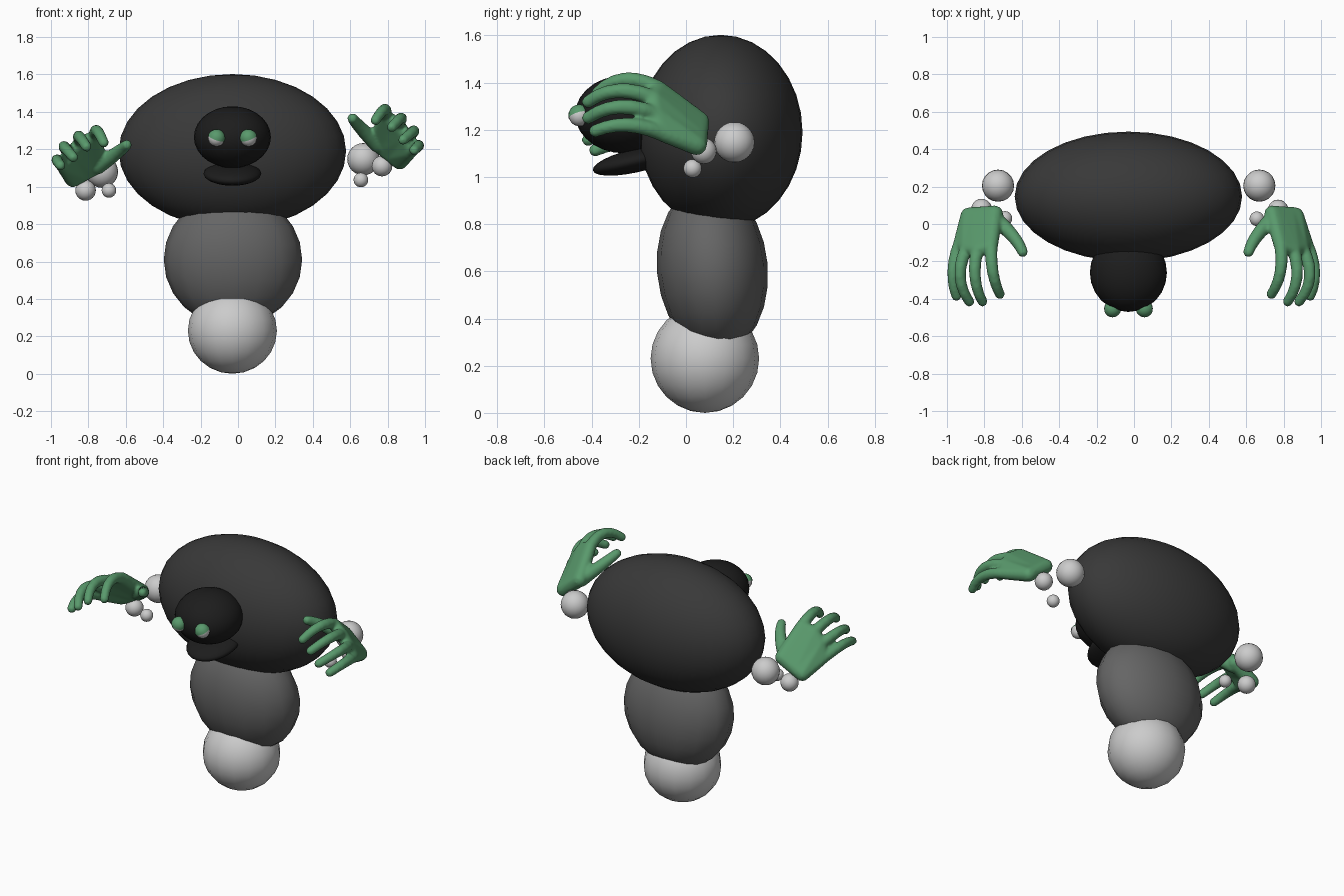
import bpy, bmesh, math
from mathutils import Vector, Matrix

if "Cube" in bpy.data.objects:
    bpy.data.objects.remove(bpy.data.objects["Cube"])

def material(name, c):
    m = bpy.data.materials.new(name)
    m.diffuse_color = (*c, 1)
    m.use_nodes = True
    m.node_tree.nodes["Principled BSDF"].inputs["Base Color"].default_value = m.diffuse_color
    return m

GREEN = material("green", (0.10, 0.32, 0.15))
BLACK = material("black", (0.012, 0.012, 0.012))
DARK = material("dark", (0.04, 0.04, 0.04))
MID = material("mid_grey", (0.13, 0.13, 0.13))

def ball(name, loc, rad, mat=None, rot=(0, 0, 0), seg=20, rings=12, half=False):
    bm = bmesh.new()
    bmesh.ops.create_uvsphere(bm, u_segments=seg, v_segments=rings, radius=1)
    if half:
        bmesh.ops.delete(bm, geom=[v for v in bm.verts if v.co.z < -0.01], context='VERTS')
    bmesh.ops.scale(bm, vec=rad if isinstance(rad, tuple) else (rad,) * 3, verts=bm.verts)
    for f in bm.faces:
        f.smooth = True
    me = bpy.data.meshes.new(name)
    bm.to_mesh(me)
    bm.free()
    ob = bpy.data.objects.new(name, me)
    ob.location = loc
    ob.rotation_euler = [math.radians(a) for a in rot]
    bpy.context.collection.objects.link(ob)
    if mat:
        me.materials.append(mat)
    return ob

# Stacked body
ball("base", (-0.03, 0.08, 0.23), (0.238, 0.23, 0.23), None, seg=16)
ball("belly", (-0.027, 0.112, 0.61), (0.37, 0.235, 0.36), MID, (5, 0, 0), seg=16)
ball("torso", (-0.03, 0.147, 1.19), (0.608, 0.347, 0.412), DARK, seg=32, rings=16)

# Head with drooping lower jaw
ball("head", (-0.03, -0.26, 1.265), (0.206, 0.21, 0.165), BLACK, seg=24, rings=14)
ball("jaw", (-0.03, -0.21, 1.07), (0.155, 0.19, 0.05), BLACK, (13, 0, 0), seg=24)

# Eyes with half-dome lids
for side, x in ((-1, -0.115), (1, 0.056)):
    ball("eye", (x, -0.452, 1.26), 0.045, seg=16)
    ball("eyelid", (x, -0.452, 1.26), 0.047, GREEN, (15, -side * 20, 0), seg=16, half=True)

# Loose balls forming the arms
for name, r, pr, pl in (("shoulder", 0.086, (0.67, 0.205, 1.147), (-0.727, 0.205, 1.08)),
                        ("elbow", 0.055, (0.77, 0.075, 1.11), (-0.815, 0.08, 0.98)),
                        ("wrist", 0.039, (0.657, 0.028, 1.036), (-0.69, 0.03, 0.98))):
    ball("right_" + name, pr, r)
    ball("left_" + name, pl, r)

# Hand joints (knuckle, middle, tip), index to little finger
FINGERS = [((0.785, -0.12, 1.375), (0.782, -0.26, 1.412), (0.735, -0.375, 1.355)),
           ((0.855, -0.14, 1.335), (0.870, -0.29, 1.365), (0.822, -0.415, 1.318)),
           ((0.900, -0.13, 1.265), (0.940, -0.28, 1.297), (0.882, -0.415, 1.250)),
           ((0.920, -0.10, 1.185), (0.965, -0.25, 1.220), (0.942, -0.385, 1.195))]
THUMB = [(0.745, 0.03, 1.225), (0.66, -0.06, 1.31), (0.612, -0.15, 1.365)]
WRIST_IN, WRIST_OUT = Vector((0.74, 0.055, 1.235)), Vector((0.865, 0.045, 1.135))

def hull(target, balls):
    """Add the convex hull of some spheres (centre, radius) to a bmesh."""
    bm = bmesh.new()
    for c, r in balls:
        bmesh.ops.create_icosphere(bm, subdivisions=2, radius=r, matrix=Matrix.Translation(c))
    res = bmesh.ops.convex_hull(bm, input=bm.verts)
    junk = {g for g in res['geom_interior'] + res['geom_unused'] if isinstance(g, bmesh.types.BMVert)}
    bmesh.ops.delete(bm, geom=list(junk), context='VERTS')
    me = bpy.data.meshes.new("tmp")
    bm.to_mesh(me)
    bm.free()
    target.from_mesh(me)
    bpy.data.meshes.remove(me)

def hand(name, matrix):
    bm = bmesh.new()
    heel = [WRIST_IN.lerp(WRIST_OUT, i / 3) for i in range(4)]
    for i in range(3):
        hull(bm, [(heel[i], 0.045), (heel[i + 1], 0.045),
                  (FINGERS[i][0], 0.037), (FINGERS[i + 1][0], 0.037)])
    for chain, radii in [(f, (0.036, 0.034, 0.028)) for f in FINGERS] + [(THUMB, (0.045, 0.037, 0.029))]:
        a, m, b = map(Vector, chain)
        ctrl = 2 * m - (a + b) / 2          # curve through the middle joint
        pts = []
        for k in range(7):
            t = k / 6
            p = a * (1 - t) ** 2 + ctrl * 2 * t * (1 - t) + b * t * t
            pts.append((p, radii[0] + (radii[2] - radii[0]) * t))
        for p, q in zip(pts, pts[1:]):
            hull(bm, [p, q])
    bmesh.ops.transform(bm, matrix=matrix, verts=bm.verts)
    if matrix.determinant() < 0:
        bmesh.ops.reverse_faces(bm, faces=bm.faces)
    me = bpy.data.meshes.new(name)
    bm.to_mesh(me)
    bm.free()
    me.materials.append(GREEN)
    ob = bpy.data.objects.new(name, me)
    bpy.context.collection.objects.link(ob)
    rm = ob.modifiers.new("fuse", 'REMESH')
    rm.mode, rm.voxel_size, rm.use_smooth_shade = 'VOXEL', 0.009, True
    sm = ob.modifiers.new("soften", 'SMOOTH')
    sm.factor, sm.iterations = 0.5, 6

hand("right_hand", Matrix.Identity(4))
# Left hand: turned about the y axis, lowered and mirrored
pivot = Vector((0.77, 0, 1.425))
hand("left_hand", Matrix.Diagonal((-1, 1, 1, 1)) @ Matrix.Translation((0.74, 0, 1.31))
     @ Matrix.Rotation(math.radians(-10), 4, 'Y') @ Matrix.Translation(-pivot))
